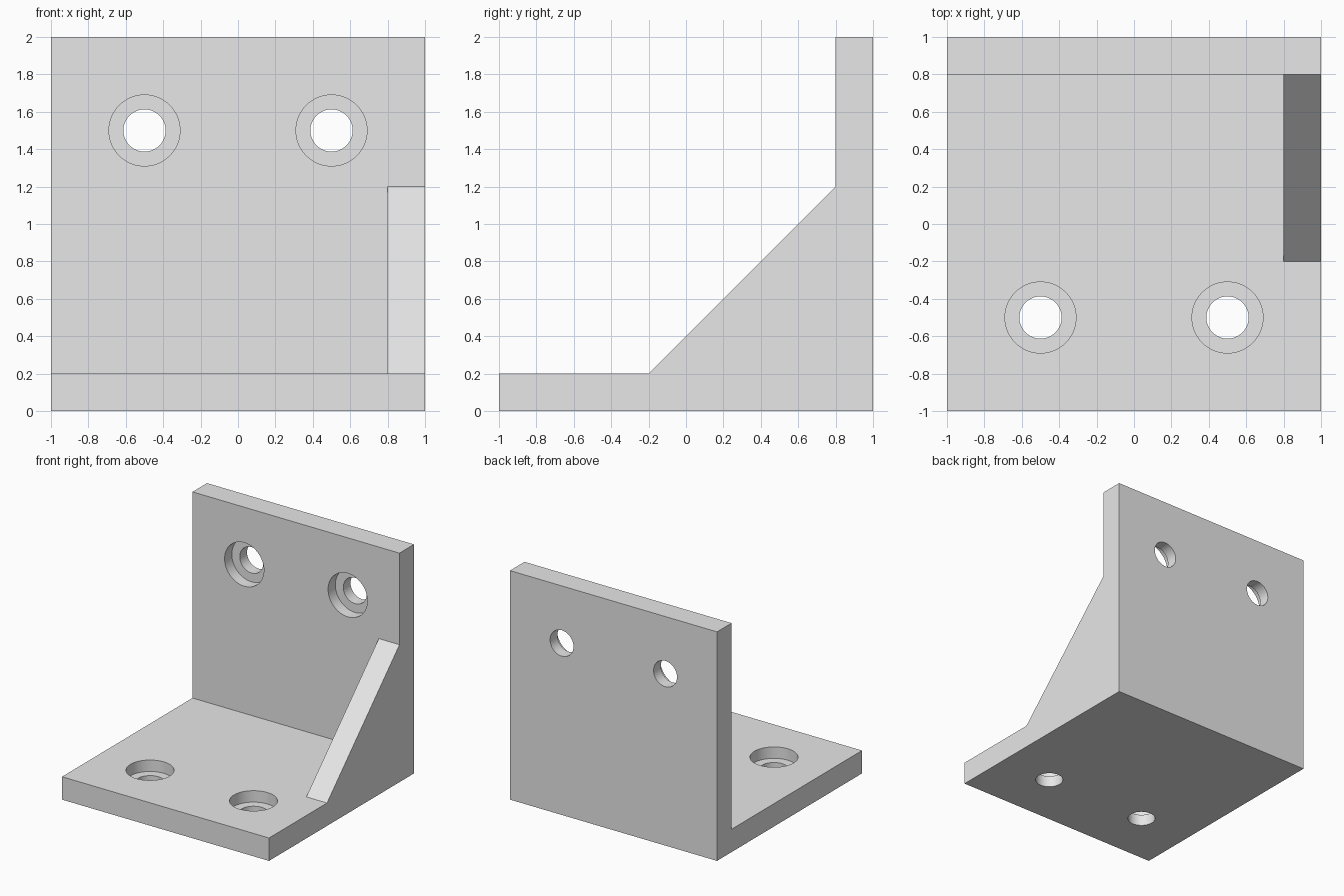
import bpy, bmesh, math
from mathutils import Matrix, Vector

cube = bpy.data.objects.get("Cube")
if cube:
    bpy.data.objects.remove(cube, do_unlink=True)

GREY = (0.8, 0.8, 0.8, 1.0)
grey = bpy.data.materials.new("plain_grey")
grey.use_nodes = True
grey.diffuse_color = GREY
grey.node_tree.nodes["Principled BSDF"].inputs["Base Color"].default_value = GREY


def finish(name, bm):
    bmesh.ops.recalc_face_normals(bm, faces=bm.faces[:])
    mesh = bpy.data.meshes.new(name)
    bm.to_mesh(mesh)
    bm.free()
    mesh.materials.append(grey)
    obj = bpy.data.objects.new(name, mesh)
    bpy.context.collection.objects.link(obj)
    return obj


def prism(name, profile, x0, x1):
    """Extrude a (y, z) profile along x."""
    bm = bmesh.new()
    face = bm.faces.new([bm.verts.new((x0, y, z)) for y, z in profile])
    ext = bmesh.ops.extrude_face_region(bm, geom=[face])
    verts = [v for v in ext["geom"] if isinstance(v, bmesh.types.BMVert)]
    bmesh.ops.translate(bm, verts=verts, vec=(x1 - x0, 0, 0))
    return finish(name, bm)


def cylinder(name, radius, centre, axis, length):
    bm = bmesh.new()
    turn = Vector((0, 0, 1)).rotation_difference(axis).to_matrix().to_4x4()
    bmesh.ops.create_cone(bm, cap_ends=True, segments=64, radius1=radius,
                          radius2=radius, depth=length,
                          matrix=Matrix.Translation(centre) @ turn)
    return finish(name, bm)


def cut(target, cutter):
    cutter.hide_render = True
    mod = target.modifiers.new("cut", 'BOOLEAN')
    mod.operation = 'DIFFERENCE'
    mod.solver = 'EXACT'
    mod.object = cutter
    bpy.context.view_layer.objects.active = target
    bpy.ops.object.modifier_apply(modifier=mod.name)
    bpy.data.objects.remove(cutter, do_unlink=True)


# Base plate, upright plate and sloping gusset as one side profile
T = 0.2
bracket = prism("corner_bracket",
                [(-1, 0), (1, 0), (1, 2), (1 - T, 2), (1 - T, 1.2), (-0.2, T), (-1, T)],
                -1, 1)

# Clear the inside corner, leaving the gusset at one end only
cut(bracket, prism("corner_cutter", [(-1.2, T), (1 - T, T), (1 - T, 2.2)], -1.2, 1 - T))

# Counterbored screw holes: two in the base, two in the upright
for x in (-0.5, 0.5):
    for mouth, axis in ((Vector((x, -0.5, T)), Vector((0, 0, 1))),
                        (Vector((x, 1 - T, 1.5)), Vector((0, -1, 0)))):
        cut(bracket, cylinder("hole_cutter", 0.113, mouth, axis, 1.0))
        cut(bracket, cylinder("counterbore_cutter", 0.19, mouth, axis, T))

# Smooth hole walls, sharp plate edges
for obj in bpy.context.selected_objects:
    obj.select_set(False)
bracket.select_set(True)
bpy.context.view_layer.objects.active = bracket
bpy.ops.object.shade_smooth_by_angle(angle=math.radians(30))
